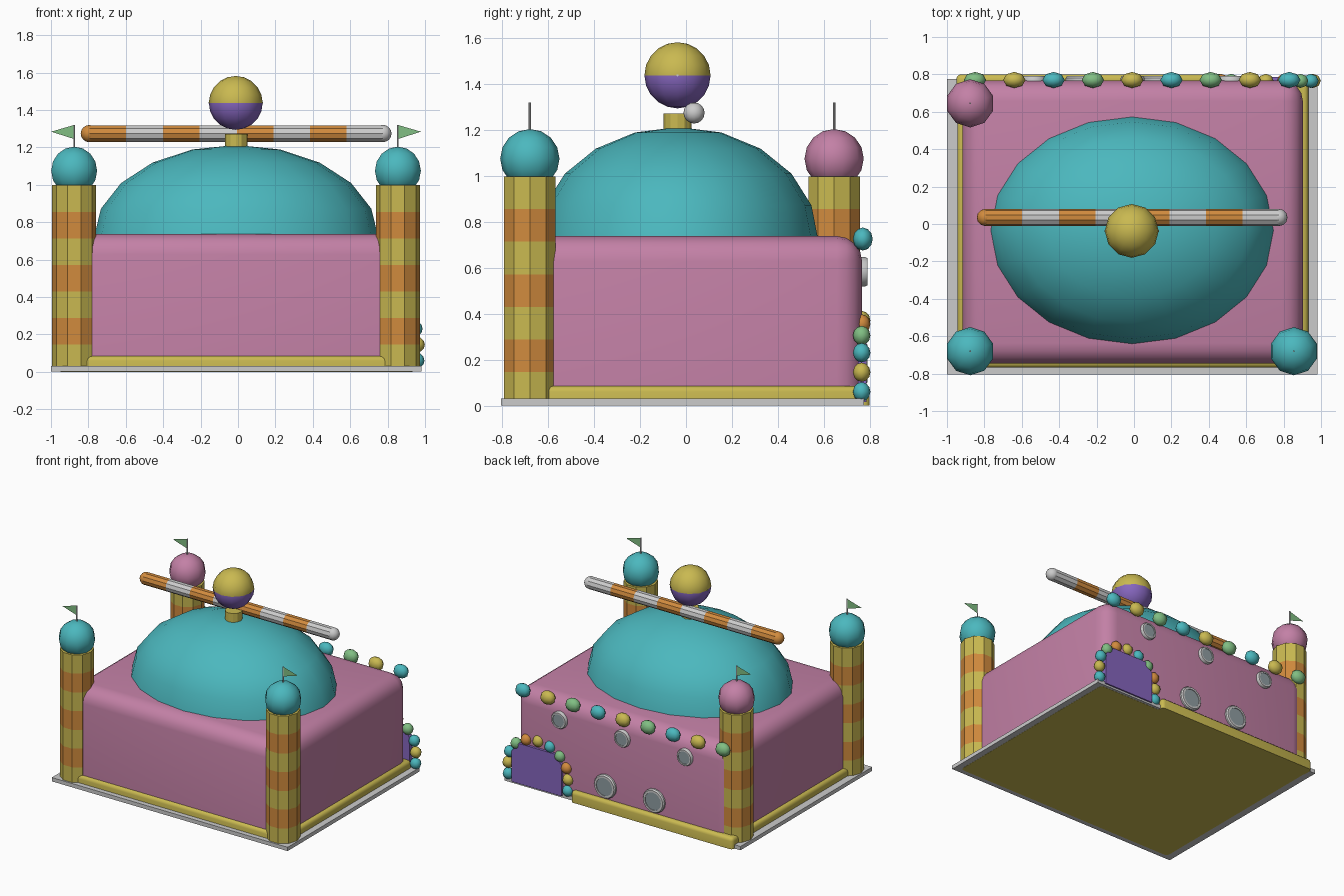
import bpy, bmesh, math
from mathutils import Matrix, Vector

if "Cube" in bpy.data.objects:
    bpy.data.objects.remove(bpy.data.objects["Cube"])

# Colours as seen on screen, converted to linear for the materials
COL = dict(pink=(.76, .50, .645), teal=(.30, .715, .74), yellow=(.785, .72, .32),
           orange=(.815, .54, .25), purple=(.52, .40, .74), green=(.50, .74, .51),
           glass=(.56, .61, .63))
MATS = {}
for n, c in COL.items():
    MATS[n] = bpy.data.materials.new(n)
    MATS[n].diffuse_color = (*[v ** 2.2 for v in c], 1)


def finish(bm, name, *cols, smooth=0):
    me = bpy.data.meshes.new(name)
    bmesh.ops.recalc_face_normals(bm, faces=bm.faces)
    bm.to_mesh(me)
    bm.free()
    ob = bpy.data.objects.new(name, me)
    bpy.context.collection.objects.link(ob)
    for c in cols:
        if c in MATS:
            me.materials.append(MATS[c])
    if smooth:
        bpy.ops.object.select_all(action='DESELECT')
        ob.select_set(True)
        bpy.context.view_layer.objects.active = ob
        bpy.ops.object.shade_smooth_by_angle(angle=math.radians(smooth))
    return ob


def box(name, lo, hi, col, bevel=0, seg=3):
    """Box whose edges, except the bottom ones, may be rounded."""
    lo, hi = Vector(lo), Vector(hi)
    bm = bmesh.new()
    bmesh.ops.create_cube(bm, size=1, matrix=Matrix.Translation((lo + hi) / 2)
                          @ Matrix.Diagonal((*(hi - lo), 1)))
    if bevel:
        ed = [e for e in bm.edges if max(v.co.z for v in e.verts) > lo.z + 1e-4]
        bmesh.ops.bevel(bm, geom=ed, offset=bevel, segments=seg, profile=.5,
                        affect='EDGES')
    return finish(bm, name, col, smooth=35 if bevel else 0)


def ball(name, c, r, col, seg=10, rings=8, smooth=60, col2=None, cut=False):
    r = r if isinstance(r, tuple) else (r, r, r)
    bm = bmesh.new()
    bmesh.ops.create_uvsphere(bm, u_segments=seg, v_segments=rings, radius=1)
    if cut:
        bmesh.ops.delete(bm, geom=[v for v in bm.verts if v.co.z < -.01], context='VERTS')
    if col2:
        for f in bm.faces:
            f.material_index = int(f.calc_center_median().z < 0)
    bm.transform(Matrix.Translation(c) @ Matrix.Diagonal((*r, 1)))
    return finish(bm, name, col, *([col2] if col2 else []), smooth=smooth)


def rod(name, c, r, length, axis, col, seg=12, smooth=0):
    """Cylinder centred at c along a world axis."""
    bm = bmesh.new()
    bmesh.ops.create_cone(bm, cap_ends=True, segments=seg, radius1=r, radius2=r, depth=length)
    rot = {'x': Matrix.Rotation(math.pi / 2, 4, 'Y'), 'y': Matrix.Rotation(math.pi / 2, 4, 'X'),
           'z': Matrix.Identity(4)}[axis]
    bm.transform(Matrix.Translation(c) @ rot)
    return finish(bm, name, col, smooth=smooth)


# Base plate, body and yellow skirting (gap at the doorway)
box('base_plate', (-1, -.805, .001), (.98, .775, .03), 'grey')
box('body', (-.917, -.747, .004), (.903, .767, .738), 'pink', .11, 4)
box('skirting', (-.945, -.768, 0), (.932, .755, .085), 'yellow', .025, 3)
box('back_skirting', (-.95, .70, 0), (.41, .80, .085), 'yellow', .025, 3)

# Dome
ball('dome', (-.01, -.034, .72), (.76, .61, .493), 'teal', 20, 10, cut=True)

# Striped corner towers with ball tops and flags
for label, x, y, col, side in (('front_left', -.876, -.68, 'teal', -1),
                               ('front_right', .855, -.68, 'teal', 1),
                               ('back_left', -.876, .645, 'pink', -1)):
    h = .995 / 7
    bm = bmesh.new()
    rings = [[bm.verts.new((x + .118 * math.cos(a * math.tau / 10),
                            y + .118 * math.sin(a * math.tau / 10), .003 + k * h))
              for a in range(10)] for k in range(8)]
    for k in range(7):
        for a in range(10):
            b = (a + 1) % 10
            f = bm.faces.new((rings[k][a], rings[k][b], rings[k + 1][b], rings[k + 1][a]))
            f.material_index = k % 2
    bm.faces.new(rings[0])
    bm.faces.new(rings[-1])
    finish(bm, label + '_tower', 'yellow', 'orange')
    ball(label + '_tower_ball', (x, y, 1.075), .129, col)
    rod(label + '_flag_pole', (x, y, 1.25), .005, .14, 'z', 'grey', 6)
    bm = bmesh.new()
    bm.faces.new([bm.verts.new((x + dx * side, y, z))
                  for dx, z in ((0, 1.32), (0, 1.245), (.123, 1.284))])
    finish(bm, label + '_flag', 'green')

# Neck and two-tone ball with side pins
rod('neck', (-.01, -.037, 1.235), .06, .075, 'z', 'yellow', 12)
ball('top_ball', (-.012, -.037, 1.438), .144, 'yellow', 12, 10, col2='purple')
rod('ball_pin', (-.012, -.037, 1.438), .005, .292, 'x', 'grey', 6)

# Striped bar with rounded ends
cuts = [-.795, -.6, -.4, -.205, -.005, .19, .385, .58, .775]
for i, (a, b) in enumerate(zip(cuts, cuts[1:])):
    rod(f'bar_band_{i}', ((a + b) / 2, .035, 1.274), .046, b - a, 'x',
        'grey' if i % 2 else 'orange', 10)
for name, x, col in (('left', cuts[0], 'orange'), ('right', cuts[-1], 'grey')):
    ball(f'bar_{name}_end', (x, .035, 1.274), .046, col, 12, 8)

# Row of beads along the back roof edge
for i in range(9):
    ball(f'roof_bead_{i}', (-.85 + .21 * i, .77, .725), (.06, .043, .05),
         ('green', 'yellow', 'teal')[i % 3], 8, 6, smooth=75)

# Back door with clipped top corners
DX = .705
bm = bmesh.new()
face = bm.faces.new([bm.verts.new((DX + x, .75, z)) for x, z in
                     ((-.21, .015), (.21, .015), (.21, .25), (.15, .32), (-.15, .32), (-.21, .25))])
ext = bmesh.ops.extrude_face_region(bm, geom=[face])['geom']
bmesh.ops.translate(bm, vec=(0, .036, 0),
                    verts=[v for v in ext if isinstance(v, bmesh.types.BMVert)])
finish(bm, 'door', 'purple')

# Beads around the door
half = [(.25, .06), (.252, .145), (.24, .23), (.185, .305), (.1, .355)]
spots = [(-x, z) for x, z in half] + [(0, .37)] + half[::-1]
seq = 'teal yellow orange green teal yellow orange green teal yellow teal'.split()
for i, ((x, z), c) in enumerate(zip(spots, seq)):
    ball(f'door_bead_{i}', (DX + x, .765, z), (.042, .038, .042), c, 8, 6, smooth=75)

# Portholes on the back: ring and glass
for i, (x, z, r) in enumerate(((.52, .583, .064), (-.007, .583, .064), (-.534, .583, .064),
                               (.135, .183, .09), (-.275, .183, .09))):
    rod(f'porthole_glass_{i}', (x, .767, z), r * .8, .036, 'y', 'glass', 16)
    bm = bmesh.new()
    n, m = 16, [(r, .75), (r, .78), (r * .92, .79), (r * .75, .79), (r * .75, .75)]
    vs = [[bm.verts.new((x + q * math.cos(a * math.tau / n), y, z + q * math.sin(a * math.tau / n)))
           for q, y in m] for a in range(n)]
    for a in range(n):
        for k in range(5):
            b, l = (a + 1) % n, (k + 1) % 5
            bm.faces.new((vs[a][k], vs[b][k], vs[b][l], vs[a][l]))
    finish(bm, f'porthole_ring_{i}', 'grey', smooth=30)

for m in bpy.data.materials:
    if m.users and not m.is_grease_pencil:
        m.use_nodes = True
        m.node_tree.nodes["Principled BSDF"].inputs["Base Color"].default_value = m.diffuse_color
